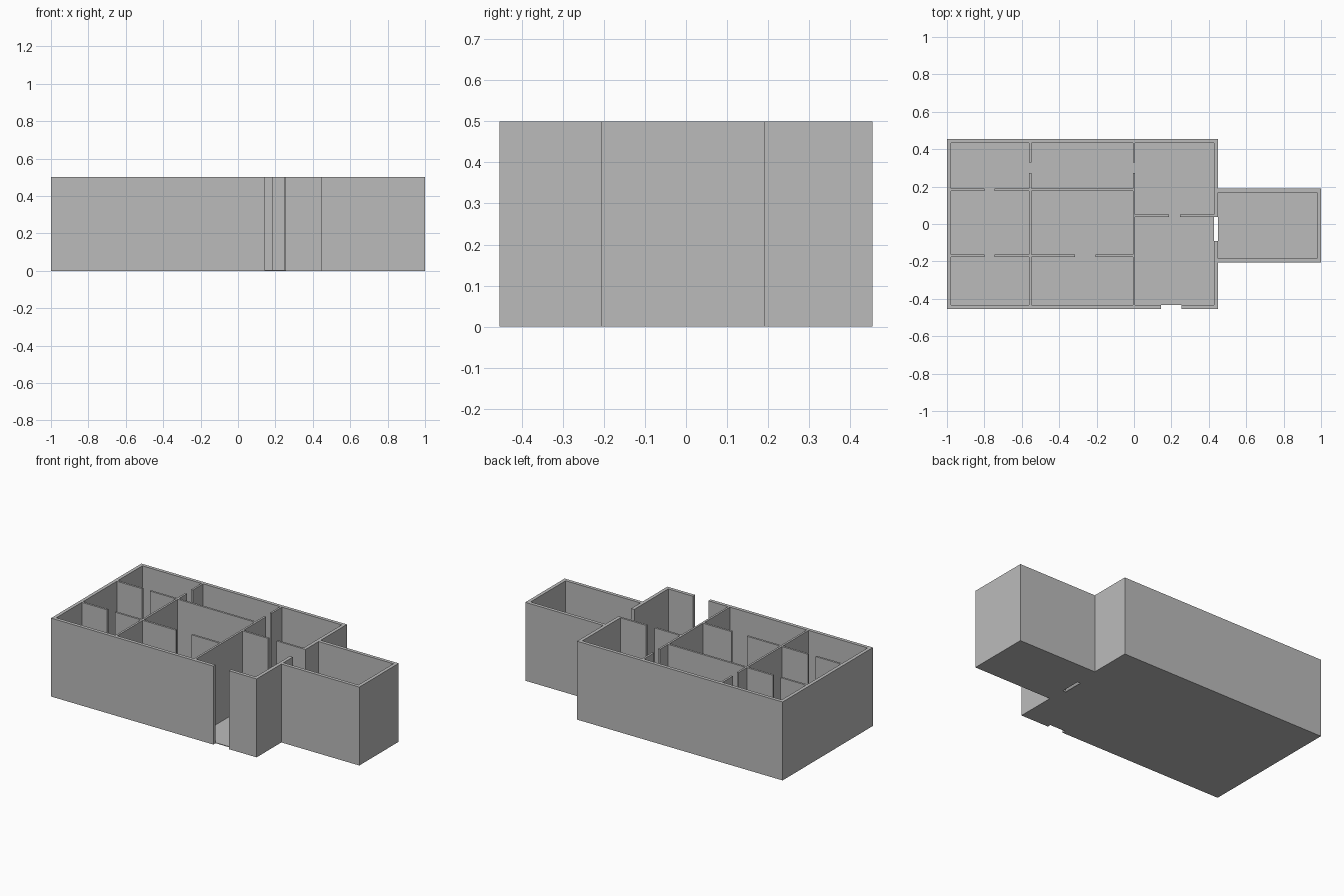
import bpy, bmesh
from mathutils import Vector

if "Cube" in bpy.data.objects:
    bpy.data.objects.remove(bpy.data.objects["Cube"])

H = 0.5          # wall height
T = 0.022        # outer wall thickness
P = 0.013        # partition thickness
FLOOR = 0.004    # floor thickness

grey = bpy.data.materials.new("wall_grey")
grey.diffuse_color = (0.5, 0.5, 0.5, 1)
grey.use_nodes = True
grey.node_tree.nodes["Principled BSDF"].inputs["Base Color"].default_value = grey.diffuse_color


def prism(name, outline, height):
    """Extrude a flat outline up from z = 0."""
    bm = bmesh.new()
    base = bm.faces.new([bm.verts.new((x, y, 0)) for x, y in outline])
    top = bmesh.ops.extrude_face_region(bm, geom=[base])["geom"]
    bmesh.ops.translate(bm, vec=(0, 0, height),
                        verts=[v for v in top if isinstance(v, bmesh.types.BMVert)])
    bmesh.ops.recalc_face_normals(bm, faces=bm.faces)
    mesh = bpy.data.meshes.new(name)
    bm.to_mesh(mesh)
    bm.free()
    mesh.materials.append(grey)
    obj = bpy.data.objects.new(name, mesh)
    bpy.context.collection.objects.link(obj)


def box(name, x0, x1, y0, y1, height=H):
    prism(name, [(x0, y0), (x1, y0), (x1, y1), (x0, y1)], height)


def wall(name, path, t=T):
    """Mitred wall along an axis-aligned path, thickened to its right side."""
    pts = [Vector(p) for p in path]
    normals = []
    for a, b in zip(pts, pts[1:]):
        d = (b - a).normalized()
        normals.append(Vector((d.y, -d.x)))
    inner = []
    for i, p in enumerate(pts):
        if i == 0:
            n = normals[0]
        elif i == len(pts) - 1:
            n = normals[-1]
        else:
            n = normals[i - 1] + normals[i]
        inner.append(p + n * t)
    prism(name, [tuple(p) for p in pts + inner[::-1]], H)


# Outer walls of the house, broken at the front door and the side door
W, E, S, N = -1.0, 0.45, -0.455, 0.455
wall("house_wall", [(0.145, S), (W, S), (W, N), (E, N), (E, 0.037)])
wall("corner_wall", [(E, -0.09), (E, S), (0.255, S)])

# Side room walls
GS, GN = -0.206, 0.191
wall("side_room_wall", [(E, GN), (1.0, GN), (1.0, GS), (E, GS)])

# Floors
box("house_floor", W + T, E - T, S + T, N - T, FLOOR)
box("side_room_floor", E, 1 - T, GS + T, GN - T, FLOOR)

# Partitions running front to back, each with a doorway near the back
XA, XB = -0.555, 0.0
h = P / 2
for x in (XA, XB):
    for y0, y1 in ((S + T, 0.272), (0.33, N - T)):
        box("long_partition", x - h, x + h, y0, y1)

# Partitions running side to side, with doorway gaps
cross = {
    0.182: [(W + T, -0.80), (-0.745, XA - h), (XA + h, XB - h)],
    -0.170: [(W + T, -0.80), (-0.745, XA - h), (XA + h, -0.315), (-0.205, XB - h)],
    0.043: [(XB + h, 0.187), (0.247, E - T)],
}
for y, spans in cross.items():
    for x0, x1 in spans:
        box("cross_partition", x0, x1, y - h, y + h)
